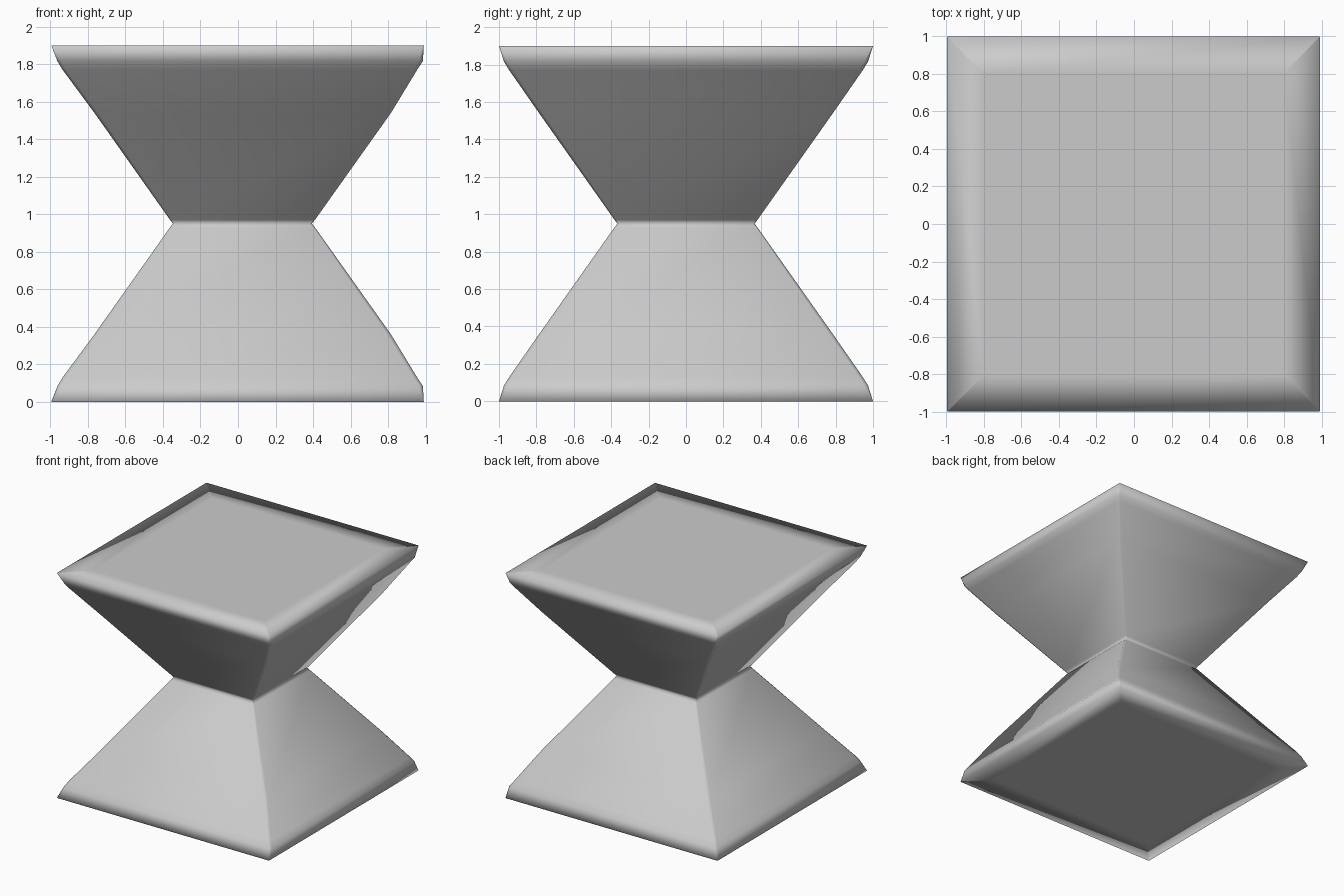
import bpy, bmesh

if "Cube" in bpy.data.objects:
    bpy.data.objects.remove(bpy.data.objects["Cube"])

# Lower half profile: x_left, x_right, half depth in y, z, corner chamfer
lower = [
    (-0.80, 0.80, 0.80, 0.00, 0.004),    # flat cap support loop
    (-0.995, 0.99, 1.00, 0.00, 0.004),   # outer rim
    (-0.962, 0.985, 0.973, 0.085, 0.02),  # lip
    (-0.935, 0.955, 0.945, 0.13, 0.02),
    (-0.765, 0.815, 0.785, 0.36, 0.02),
    (-0.362, 0.41, 0.382, 0.93, 0.01),
    (-0.347, 0.393, 0.367, 0.95, 0.008),  # waist
]
HEIGHT = 1.9
levels = lower + [(a, b, y, HEIGHT - z, c) for a, b, y, z, c in reversed(lower[:-1])]


def ring(bm, x0, x1, y, z, c):
    pts = [(x0 + c, -y), (x1 - c, -y), (x1, -y + c), (x1, y - c),
           (x1 - c, y), (x0 + c, y), (x0, y - c), (x0, -y + c)]
    return [bm.verts.new((px, py, z)) for px, py in pts]


# Hourglass stool body: skin the rings and close both caps
bm = bmesh.new()
rings = [ring(bm, *lv) for lv in levels]
for a, b in zip(rings, rings[1:]):
    for i in range(8):
        j = (i + 1) % 8
        bm.faces.new((a[i], a[j], b[j], b[i]))
bm.faces.new(rings[0][::-1])
bm.faces.new(rings[-1])
bmesh.ops.recalc_face_normals(bm, faces=bm.faces)
for f in bm.faces:
    f.smooth = True
mesh = bpy.data.meshes.new("hourglass_stool")
bm.to_mesh(mesh)
bm.free()
obj = bpy.data.objects.new("hourglass_stool", mesh)
bpy.context.collection.objects.link(obj)
